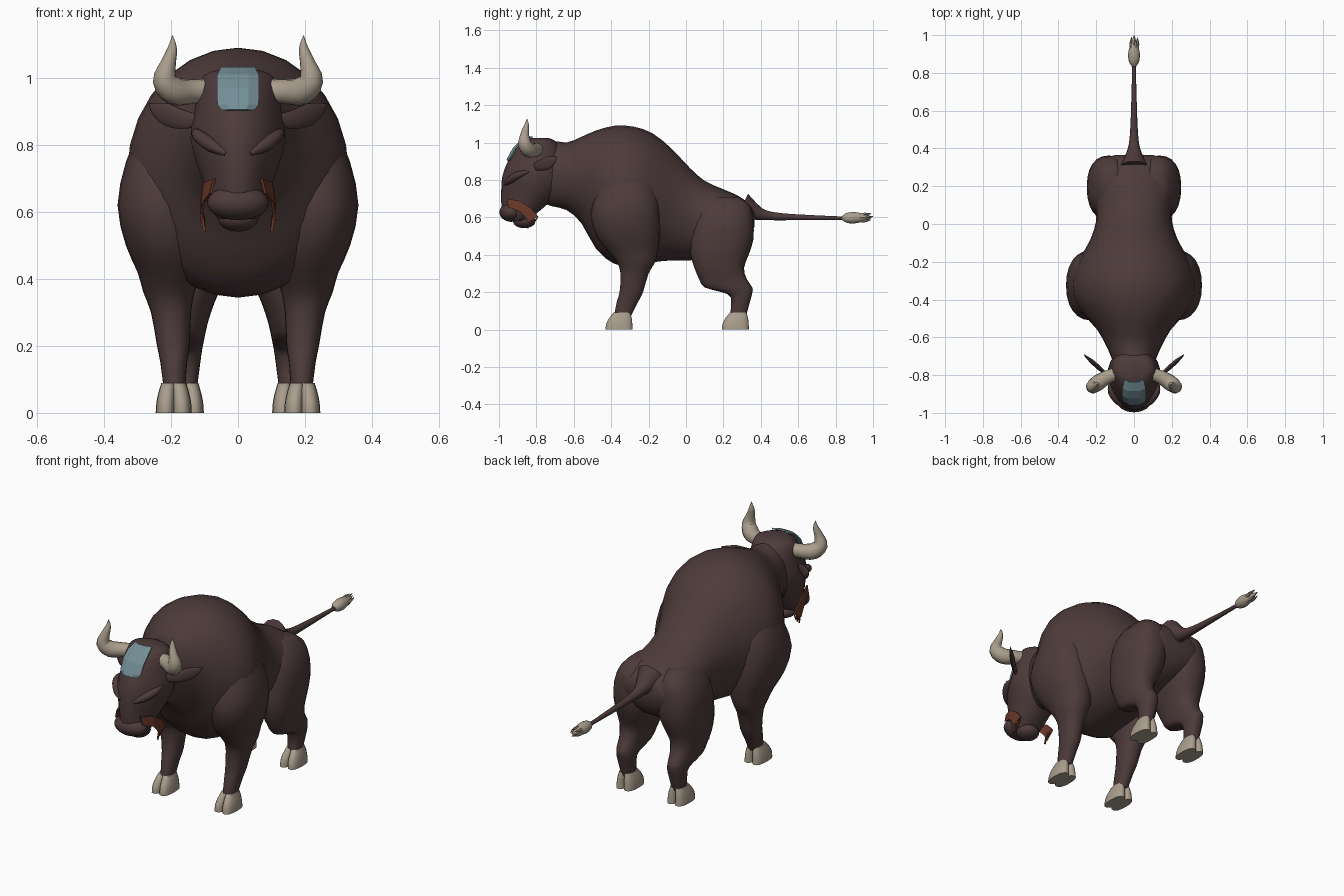
import bpy
import bmesh
from math import cos, sin, pi, radians, copysign
from mathutils import Vector

default_cube = bpy.data.objects.get("Cube")
if default_cube:
    bpy.data.objects.remove(default_cube, do_unlink=True)


def material(name, colour):
    mat = bpy.data.materials.new(name)
    mat.use_nodes = True
    rgba = (*colour, 1)
    mat.diffuse_color = rgba
    mat.node_tree.nodes["Principled BSDF"].inputs["Base Color"].default_value = rgba
    return mat


HIDE = material("dark_brown_hide", (.075, .043, .043))
HORN = material("pale_horn", (.4, .34, .265))
PLATE = material("grey_teal", (.17, .27, .3))
RUST = material("rust_red", (.15, .04, .022))


def finish(name, bm, mat, smooth=True):
    """Turn a bmesh into a named, coloured object."""
    bmesh.ops.recalc_face_normals(bm, faces=bm.faces[:])
    mesh = bpy.data.meshes.new(name)
    bm.to_mesh(mesh)
    bm.free()
    mesh.materials.append(mat)
    obj = bpy.data.objects.new(name, mesh)
    bpy.context.collection.objects.link(obj)
    if smooth:
        bpy.ops.object.select_all(action='DESELECT')
        obj.select_set(True)
        bpy.context.view_layer.objects.active = obj
        bpy.ops.object.shade_smooth_by_angle(angle=radians(50))
    return obj


def resample(rows, steps):
    """Smooth a list of number tuples with a Catmull-Rom spline."""
    rows = [Vector(row) for row in rows]
    out = []
    for i in range(len(rows) - 1):
        a, b, c = rows[max(i - 1, 0)], rows[i], rows[i + 1]
        d = rows[min(i + 2, len(rows) - 1)]
        for k in range(steps):
            t = k / steps
            out.append(b + (c - a) * (t / 2) + (a * 2 - b * 5 + c * 4 - d) * (t * t / 2)
                       + (b * 3 - a - c * 3 + d) * (t ** 3 / 2))
    return out + [rows[-1]]


def skin(name, rings, mat):
    """Join rings of points into a closed surface."""
    bm = bmesh.new()
    loops = [[bm.verts.new(p) for p in ring] for ring in rings]
    n = len(loops[0])
    for low, high in zip(loops, loops[1:]):
        for i in range(n):
            j = (i + 1) % n
            bm.faces.new((low[i], low[j], high[j], high[i]))
    bm.faces.new(loops[0])
    bm.faces.new(loops[-1])
    return finish(name, bm, mat)


def loft(name, axis, sections, mat=HIDE, side=1, power=2, egg=0, steps=2, sides=24):
    """Sections are (position, x min, x max, v min, v max); v is y or z."""
    rings = []
    for t, x0, x1, v0, v1 in resample(sections, steps):
        ring = []
        for i in range(sides):
            c, s = cos(2 * pi * i / sides), sin(2 * pi * i / sides)
            c, s = (copysign(abs(k) ** (2 / power), k) for k in (c, s))
            c *= 1 - egg * max(0, -s)
            x = side * ((x0 + x1) / 2 + c * (x1 - x0) / 2)
            v = (v0 + v1) / 2 + s * (v1 - v0) / 2
            ring.append((x, v, t) if axis == 'z' else (x, t, v))
        rings.append(ring)
    return skin(name, rings, mat)


def tube(name, path, mat, side=1, ref=(0, 0, 1), flat=1, steps=3, sides=14):
    """Tapered tube along (x, y, z, radius) points."""
    rows = resample(path, steps)
    rings = []
    for i, row in enumerate(rows):
        ahead, behind = rows[min(i + 1, len(rows) - 1)], rows[max(i - 1, 0)]
        tangent = (ahead - behind).xyz.normalized()
        u = tangent.cross(Vector(ref)).normalized()
        w = tangent.cross(u)
        ring = []
        for k in range(sides):
            a = 2 * pi * k / sides
            p = row.xyz + (u * cos(a) * flat + w * sin(a)) * max(row.w, .001)
            ring.append((p.x * side, p.y, p.z))
        rings.append(ring)
    return skin(name, rings, mat)


def sheet(name, rows, mat, side=1):
    """Thin plate through rows of points."""
    bm = bmesh.new()
    grid = [[bm.verts.new((x * side, y, z)) for x, y, z in row] for row in rows]
    for r, q in zip(grid, grid[1:]):
        for i in range(len(r) - 1):
            bm.faces.new((r[i], r[i + 1], q[i + 1], q[i]))
    obj = finish(name, bm, mat, False)
    mod = obj.modifiers.new("thickness", 'SOLIDIFY')
    mod.thickness = .008
    mod.offset = 0
    return obj


def ellipsoid(name, centre, radii, mat=HIDE):
    bm = bmesh.new()
    bmesh.ops.create_uvsphere(bm, u_segments=24, v_segments=14, radius=1)
    bmesh.ops.scale(bm, vec=radii, verts=bm.verts)
    bmesh.ops.translate(bm, vec=centre, verts=bm.verts)
    return finish(name, bm, mat)


# Body from neck to rump: (y, bottom, top, half width)
body = [(-.82, .7, .99, .09), (-.72, .66, 1.01, .115), (-.64, .64, 1, .15),
        (-.56, .57, 1.03, .195), (-.48, .43, 1.065, .265), (-.38, .35, 1.09, .325),
        (-.28, .35, 1.085, .325), (-.18, .36, 1.05, .285), (-.08, .37, .97, .23),
        (.02, .37, .865, .2), (.1, .38, .795, .205), (.2, .4, .75, .22),
        (.28, .43, .715, .21), (.34, .48, .67, .17), (.365, .55, .63, .1)]
loft("body", 'y', [(y, -w, w, low, top) for y, low, top, w in body], sides=28)

# Head: (z, half width, front, back)
head = [(1.025, .06, -.83, -.74), (1.01, .1, -.865, -.7), (.97, .12, -.91, -.67),
        (.9, .13, -.952, -.65), (.82, .142, -.982, -.65), (.74, .122, -.988, -.67),
        (.68, .1, -.988, -.73), (.62, .085, -.98, -.8), (.58, .06, -.95, -.85)]
loft("head", 'z', [(z, -w, w, f, b) for z, w, f, b in head], power=2.2, egg=.3)
ellipsoid("muzzle", (0, -.935, .628), (.092, .062, .052))
ellipsoid("lower_jaw", (0, -.865, .58), (.06, .06, .038))

# Forehead plate, bent slightly around the skull
rows = []
for w, y, z in ((.048, -.956, .905), (.06, -.95, .92), (.062, -.922, .97),
                (.061, -.882, 1.008), (.05, -.835, 1.03)):
    rows.append([(-w, y + .014, z), (-w / 2, y, z), (w / 2, y, z), (w, y + .014, z)])
sheet("forehead_plate", rows, PLATE)

front_leg = [(.86, .16, .29, -.4, -.24), (.75, .1, .335, -.47, -.16),
             (.62, .1, .36, -.51, -.14), (.5, .1, .335, -.48, -.14),
             (.42, .11, .3, -.42, -.15), (.36, .13, .283, -.37, -.165),
             (.3, .14, .26, -.35, -.2), (.2, .145, .242, -.355, -.23),
             (.15, .152, .232, -.37, -.255), (.07, .158, .222, -.385, -.295)]
hind_leg = [(.71, .07, .16, .14, .28), (.66, .04, .21, .07, .345),
            (.58, .02, .245, .04, .36), (.48, .02, .25, .025, .36),
            (.4, .04, .245, .025, .335), (.33, .07, .235, .045, .31),
            (.27, .09, .22, .07, .325), (.225, .1, .212, .1, .355),
            (.2, .105, .205, .19, .355), (.17, .11, .2, .24, .348),
            (.07, .123, .187, .235, .32)]
toe = [(0, .03, .024, -.07, .075), (.03, .029, .023, -.067, .073),
       (.06, .026, .02, -.052, .07), (.09, .022, .015, -.028, .062)]
horn = [(.08, -.79, .965, .034), (.14, -.81, .96, .037), (.19, -.84, .962, .042),
        (.219, -.862, .995, .036), (.208, -.862, 1.045, .023),
        (.196, -.852, 1.09, .014), (.196, -.85, 1.128, .001)]
ear = [(.11, -.82, .872, .016), (.17, -.775, .878, .03), (.215, -.735, .893, .034),
       (.25, -.705, .91, .018), (.266, -.69, .925, .001)]
brow = [(.035, -.972, .775, .008), (.08, -.94, .8, .02), (.12, -.89, .83, .018),
        (.13, -.84, .845, .004)]
# Cheek tuft: upper and lower edge pairs, then ragged strands
band = [((.07, -.955, .7), (.082, -.95, .655)), ((.1, -.89, .688), (.102, -.885, .63)),
        ((.107, -.83, .65), (.109, -.855, .595)), ((.107, -.79, .605), (.109, -.845, .575))]
strands = ((-.79, -.81, -.812, .57), (-.81, -.828, -.825, .555), (-.828, -.845, -.843, .54))

# Mirrored parts
for label, side in (("left", 1), ("right", -1)):
    loft(f"front_leg_{label}", 'z', front_leg, side=side, power=2.2)
    loft(f"hind_leg_{label}", 'z', hind_leg, side=side, power=2.3)
    for leg, x, y in (("front", .192, -.36), ("hind", .156, .262)):
        for part, turn in (("outer", 1), ("inner", -1)):
            sections = [(z, x + turn * o - w, x + turn * o + w, y + f, y + b)
                        for z, w, o, f, b in toe]
            loft(f"{leg}_hoof_{part}_{label}", 'z', sections, HORN, side, 2.4, sides=16)
    tube(f"horn_{label}", horn, HORN, side, ref=(0, 1, 0))
    tube(f"ear_{label}", ear, HIDE, side, flat=.35)
    tube(f"brow_{label}", brow, HIDE, side)
    sheet(f"cheek_tuft_{label}", band, RUST, side)
    for i, (y0, y1, tip, z) in enumerate(strands):
        sheet(f"tuft_strand_{i}_{label}", [((.107, y0, .605), (.107, y1, .585)),
                                           ((.1, tip, z), (.1, tip - .003, z))], RUST, side)

# Tail with a pale brush of pointed strands
tail = [(0, .3, .66, .075), (0, .36, .632, .048), (0, .42, .612, .028),
        (0, .52, .603, .019), (0, .7, .598, .013), (0, .86, .595, .009)]
tube("tail", tail, HIDE)
brush = [(0, .835, .596, .012), (0, .86, .597, .027), (0, .9, .598, .031),
         (0, .945, .599, .022), (0, .975, .6, .01), (0, 1, .605, .001)]
tube("tail_brush", brush, HORN)
for i in range(5):
    a = 2 * pi * i / 5
    dx, dz = cos(a), sin(a)
    tube(f"brush_strand_{i}", [(dx * .012, .92, .598 + dz * .012, .012),
                               (dx * .02, .955, .599 + dz * .02, .008),
                               (dx * .016, .99, .604 + dz * .018, .001)], HORN, sides=6)
